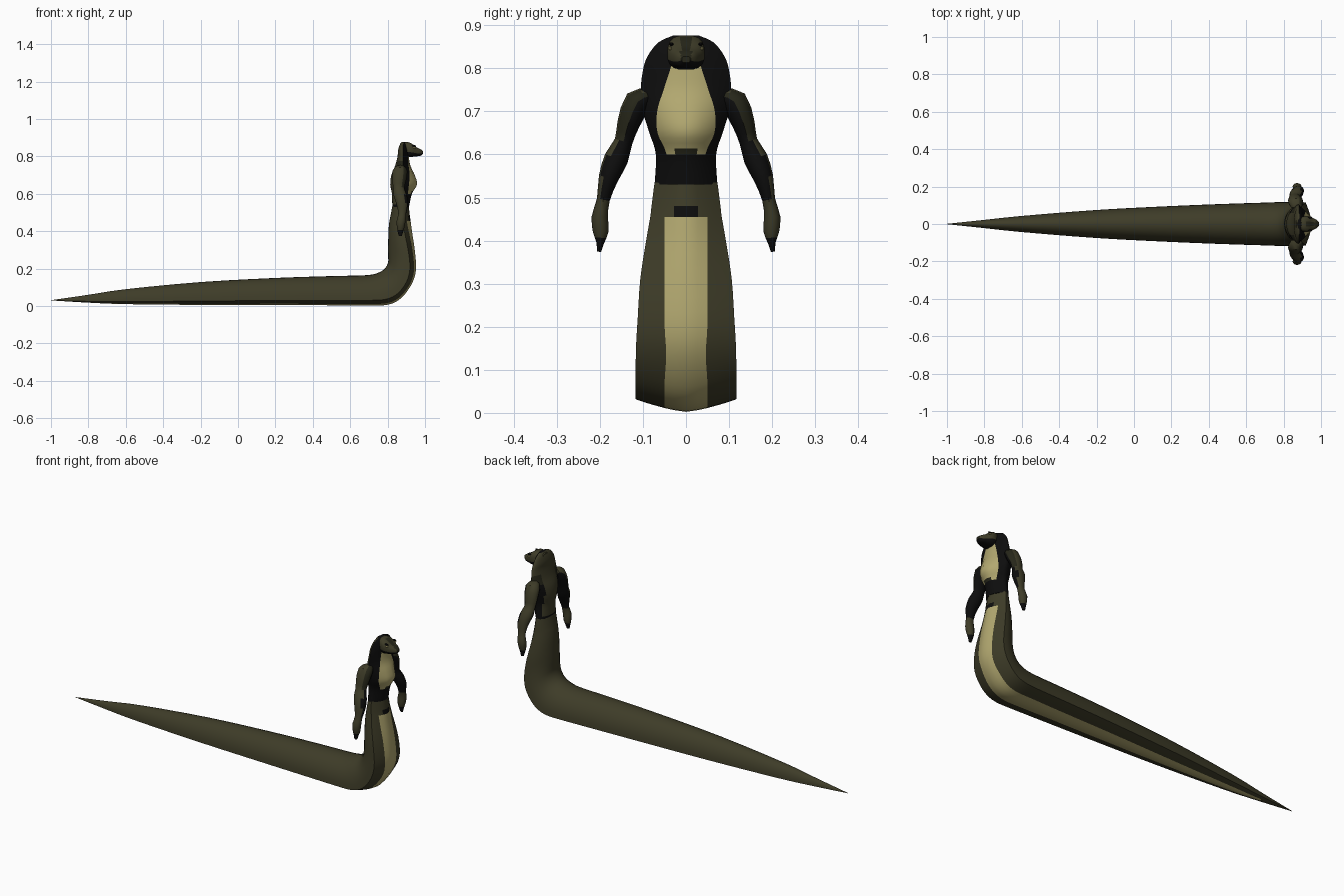
import bpy, bmesh, math
from mathutils import Vector

if "Cube" in bpy.data.objects:
    bpy.data.objects.remove(bpy.data.objects["Cube"])


def make_mat(name, srgb):
    m = bpy.data.materials.new(name)
    m.diffuse_color = [(c / 255 / 12.92 if c < 10 else ((c / 255 + .055) / 1.055) ** 2.4) for c in srgb] + [1]
    m.use_nodes = True
    m.node_tree.nodes["Principled BSDF"].inputs["Base Color"].default_value = m.diffuse_color
    return m


MATS = [make_mat("olive scales", (62, 60, 40)), make_mat("black scales", (13, 13, 13)),
        make_mat("tan belly", (178, 168, 112)), make_mat("dark olive", (38, 38, 25))]
OLIVE, BLACK, TAN, DARK = range(4)


def dense(rows, n):
    """Smoothly interpolate rows of numbers, n steps per span."""
    out = []
    for i in range(len(rows) - 1):
        a, b, c, d = rows[max(i - 1, 0)], rows[i], rows[i + 1], rows[min(i + 2, len(rows) - 1)]
        for k in range(n):
            t = k / n
            out.append([q + .5 * t * (r - p + t * (2 * p - 5 * q + 4 * r - s + t * (3 * (q - r) + s - p)))
                        for p, q, r, s in zip(a, b, c, d)])
    return out + [list(rows[-1])]


def loft(name, rings, rule, angle=50):
    """Skin closed rings, cap the ends and colour each face by rule(centre, normal, column)."""
    bm = bmesh.new()
    vs = [[bm.verts.new(p) for p in r] for r in rings]
    n = len(rings[0])
    columns = {}
    for a, b in zip(vs, vs[1:]):
        for j in range(n):
            columns[bm.faces.new((a[j], a[(j + 1) % n], b[(j + 1) % n], b[j]))] = j
    for end in (vs[0], vs[-1]):
        columns[bm.faces.new(end)] = n // 2
    bmesh.ops.recalc_face_normals(bm, faces=bm.faces[:])
    bm.normal_update()
    for f, j in columns.items():
        f.material_index = rule(f.calc_center_median(), f.normal, min(j, n - 1 - j))
    me = bpy.data.meshes.new(name)
    bm.to_mesh(me)
    bm.free()
    for m in MATS:
        me.materials.append(m)
    ob = bpy.data.objects.new(name, me)
    bpy.context.collection.objects.link(ob)
    bpy.ops.object.select_all(action='DESELECT')
    ob.select_set(True)
    bpy.context.view_layer.objects.active = ob
    bpy.ops.object.shade_smooth_by_angle(angle=math.radians(angle))
    return ob


def belly_ring(v, d, w, s, f, power):
    """Ring from belly point v to back point d; columns 0 and 1 form the belly stripe of half width s."""
    v, d = Vector((v[0], 0, v[1])), Vector((d[0], 0, d[1]))
    side = v.lerp(d, f)
    half = []
    for y in (0, .55 * s, s, s + .45 * (w - s), s + .8 * (w - s)):
        t = y / w
        half.append(side + (v - side) * (1 - t ** power) + Vector((0, y, 0)))
    for k in range(9):
        a = math.pi / 2 * k / 8
        half.append(side + (d - side) * math.sin(a) + Vector((0, w * math.cos(a), 0)))
    return half + [Vector((p.x, -p.y, p.z)) for p in half[-2:0:-1]]


# Serpent body: belly x, z, back x, z, half width, stripe half width
body = [(-1, .03, -1, .031, .001, .0003), (-.8, .018, -.8, .06, .022, .007), (-.6, .01, -.6, .09, .043, .018),
        (-.2, .006, -.2, .128, .075, .03), (.2, .005, .2, .15, .096, .04), (.5, .004, .5, .16, .108, .045),
        (.69, .003, .69, .165, .114, .05), (.78, .004, .755, .18, .117, .05), (.84, .02, .787, .203, .117, .05),
        (.89, .06, .802, .232, .117, .05), (.935, .13, .803, .262, .116, .046), (.952, .2, .802, .3, .112, .05),
        (.945, .3, .803, .345, .106, .05), (.93, .4, .805, .41, .092, .05), (.923, .455, .81, .455, .083, .05),
        (.919, .48, .815, .48, .08, .05), (.913, .535, .825, .535, .073, .045)]


def body_rule(c, n, col):
    if c.x > .7 and c.z > .455 and n.x > .5:
        return BLACK if col == 0 and c.z < .48 else OLIVE
    return TAN if col < 2 and c.x > -.8 and n.x + abs(n.z) > .3 else OLIVE


loft("serpent_body", [belly_ring(r[:2], r[2:4], r[4], r[5],
                                 .17 + .28 * min(max((r[3] - .25) / .28, 0), 1), 1.4)
                      for r in dense(body, 3)], body_rule)

# Torso and hood: z, back x, front x, half width, chest patch half width
torso = [(.53, .825, .914, .073, .04), (.60, .823, .93, .07, .045), (.65, .814, .957, .085, .066),
         (.70, .82, .945, .1, .067), (.75, .84, .922, .105, .052), (.80, .853, .913, .099, .036),
         (.83, .855, .91, .088, .03), (.86, .864, .902, .064, .025), (.876, .875, .895, .03, .012)]


def torso_rule(c, n, col):
    if col < 2 and .6 < c.z < .81:
        return DARK if col == 0 and c.z < .618 else TAN
    if n.x > .0 or c.z < .54:
        return BLACK
    if abs(c.y) < .055 or c.z > .77:
        return OLIVE
    return BLACK if c.z < .72 else DARK


loft("torso_hood", [belly_ring((r[2], r[0]), (r[1], r[0]), r[3], r[4], .5, 2)
                    for r in dense(torso, 4)], torso_rule)

# Head: x, bottom z, top z, half width
head = [(.865, .805, .87, .026), (.905, .797, .877, .041), (.93, .797, .868, .043),
        (.955, .80, .849, .033), (.975, .803, .839, .023), (.99, .813, .828, .01)]


def head_ring(x, lo, hi, w):
    pts = []
    for k in range(16):
        a = math.tau * (k + .5) / 16
        y, z = [math.copysign(abs(q) ** .7, q) for q in (math.cos(a), math.sin(a))]
        pts.append(Vector((x, w * y, (lo + hi) / 2 + (hi - lo) / 2 * z)))
    return pts


def head_rule(c, n, col):
    if n.z < -.3 or (.812 < c.z < .818 and c.x > .92):
        return BLACK
    return DARK if c.x > .92 and abs(c.y) < .012 else OLIVE


loft("head", [head_ring(*r) for r in dense(head, 4)], head_rule, 40)

# Eyes and the dark brows above them
for s in (-1, 1):
    for name, pos, size, mat in (("eye", (.943, .037 * s, .846), (.008, .004, .004), TAN),
                                 ("brow", (.941, .034 * s, .856), (.012, .005, .004), BLACK)):
        bpy.ops.mesh.primitive_uv_sphere_add(segments=10, ring_count=6, radius=1, location=pos)
        ob = bpy.context.object
        ob.name, ob.scale = name, size
        ob.data.materials.append(MATS[mat])

# Arms: y, x, z, radius across, radius front to back
arm = [(.085, .868, .735, .016, .025), (.112, .866, .722, .031, .04), (.134, .862, .67, .026, .037),
       (.145, .86, .63, .021, .03), (.162, .868, .59, .028, .036), (.18, .878, .545, .023, .031),
       (.192, .878, .495, .015, .021), (.2, .872, .455, .019, .024), (.198, .87, .42, .018, .02),
       (.199, .868, .395, .009, .014), (.202, .868, .374, .005, .008)]


def arm_rings(side):
    rows = dense(arm, 2)
    rings = []
    for i, (y, x, z, ra, rb) in enumerate(rows):
        p, q = rows[max(i - 1, 0)], rows[min(i + 1, len(rows) - 1)]
        t = Vector((q[0] - p[0], q[2] - p[2])).normalized()
        rings.append([Vector((x + rb * math.sin(a), side * (y - t.y * ra * math.cos(a)),
                              z + t.x * ra * math.cos(a)))
                      for a in (math.tau * k / 12 for k in range(12))])
    return rings


for s in (-1, 1):
    def arm_rule(c, n, col):
        inward = n.y * s < -.15
        if c.z < .41:
            return BLACK
        if c.z < .49:
            return OLIVE
        if c.z < .63:
            return BLACK if inward or n.x > .6 else OLIVE
        return BLACK if inward and n.z < .2 else (DARK if n.x > .5 else OLIVE)

    loft("left_arm" if s > 0 else "right_arm", arm_rings(s), arm_rule, 40)
